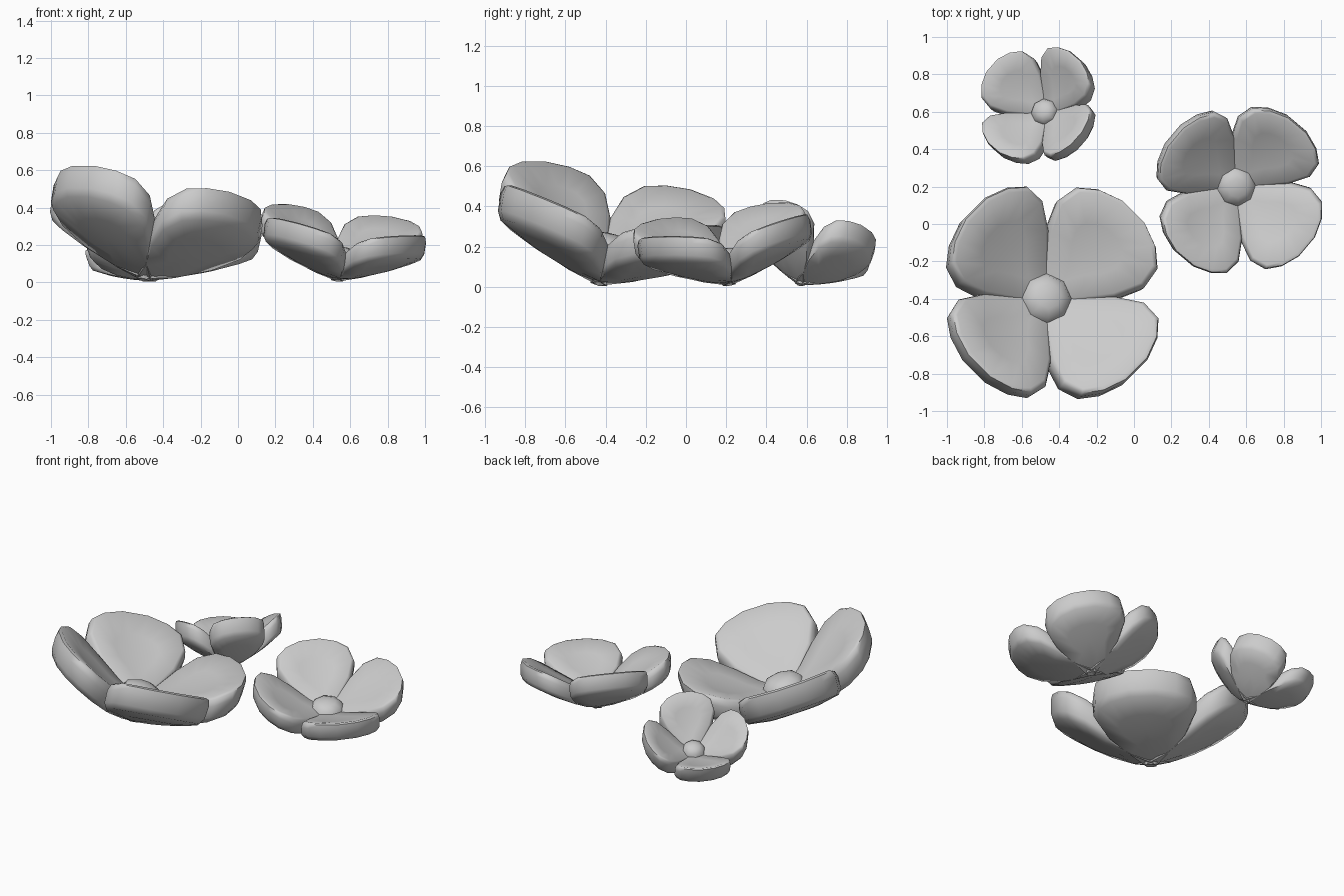
import bpy, bmesh
from math import radians, pi
from mathutils import Matrix, Vector

if "Cube" in bpy.data.objects:
    bpy.data.objects.remove(bpy.data.objects["Cube"])

# Half outline of a petal: (distance along petal, half width), root to tip
HALF = [(-0.05, 0.03), (0.10, 0.13), (0.25, 0.262), (0.39, 0.332),
        (0.503, 0.31), (0.574, 0.22), (0.620, 0.088)]
OUTLINE = HALF + [(u, -v) for u, v in reversed(HALF)]
MID = 0.33

# Rings from upper face over the rim to the underside:
# (length scale, width scale, side: 1 top / 0 bottom, height offset)
RINGS = [(0.45, 0.45, 1, 0.0), (0.89, 0.90, 1, 0.0), (0.965, 0.965, 1, -0.018),
         (1.0, 1.0, 1, -0.065), (1.0, 0.985, 0, 0.035), (0.95, 0.91, 0, 0.0),
         (0.5, 0.5, 0, -0.005)]


def height(u, v, top):
    u0 = max(u, 0)
    z = 0.15 + 0.40 * u0 + 0.25 * u * u
    return z + 0.42 * v * v if top else z + 0.32 * v * v - 0.15 - 0.06 * u0


def add_petal(bm, matrix):
    loops = []
    for su, sv, top, dz in RINGS:
        loop = []
        for u, v in OUTLINE:
            pu, pv = MID + (u - MID) * su, v * sv
            loop.append(bm.verts.new(matrix @ Vector((pu, pv, height(pu, pv, top) + dz))))
        loops.append(loop)
    n = len(OUTLINE)
    for a, b in zip(loops, loops[1:]):
        for i in range(n):
            j = (i + 1) % n
            bm.faces.new((a[i], b[i], b[j], a[j]))
    # close upper face and underside with fans
    for loop, top in ((loops[0], 1), (loops[-1], 0)):
        c = bm.verts.new(matrix @ Vector((MID, 0, height(MID, 0, top))))
        for i in range(n):
            bm.faces.new((c, loop[i], loop[(i + 1) % n]))


def finish(bm, name, angle):
    bmesh.ops.recalc_face_normals(bm, faces=bm.faces)
    mesh = bpy.data.meshes.new(name)
    bm.to_mesh(mesh)
    bm.free()
    mesh.shade_smooth()
    mesh.set_sharp_from_angle(angle=radians(angle))
    obj = bpy.data.objects.new(name, mesh)
    bpy.context.collection.objects.link(obj)
    return obj


def make_flower(name, x, y, size, zscale, yaw, tilt, lean):
    axis = Vector((0, 0, 1)).cross(Vector((lean[0], lean[1], 0)))
    base = (Matrix.Translation((x, y, 0))
            @ Matrix.Rotation(radians(tilt), 4, axis)
            @ Matrix.Rotation(radians(yaw), 4, 'Z')
            @ Matrix.Diagonal((size, size, size * zscale, 1))
            @ Matrix.Translation((0, 0, -0.22)))
    # four petals on the diagonals
    bm = bmesh.new()
    for k in range(4):
        add_petal(bm, base @ Matrix.Rotation(pi / 4 + k * pi / 2, 4, 'Z'))
    # rest the flower on the ground
    drop = Matrix.Translation((0, 0, 0.004 - min(v.co.z for v in bm.verts)))
    bm.transform(drop)
    finish(bm, name + "_petals", 60)
    # low domed centre
    bm = bmesh.new()
    dome = base @ Matrix.Translation((0, 0, 0.20)) @ Matrix.Diagonal((0.135, 0.135, 0.065, 1))
    bmesh.ops.create_uvsphere(bm, u_segments=8, v_segments=6, radius=1, matrix=drop @ dome)
    finish(bm, name + "_centre", 40)


make_flower("large_flower", -0.462, -0.393, 0.99, 1.0, 0, 15.5, (1, 1))
make_flower("medium_flower", 0.55, 0.195, 0.76, 0.92, 5, 10.7, (1, -1))
make_flower("small_flower", -0.485, 0.605, 0.535, 1.25, 4, 24, (-1, 1))
